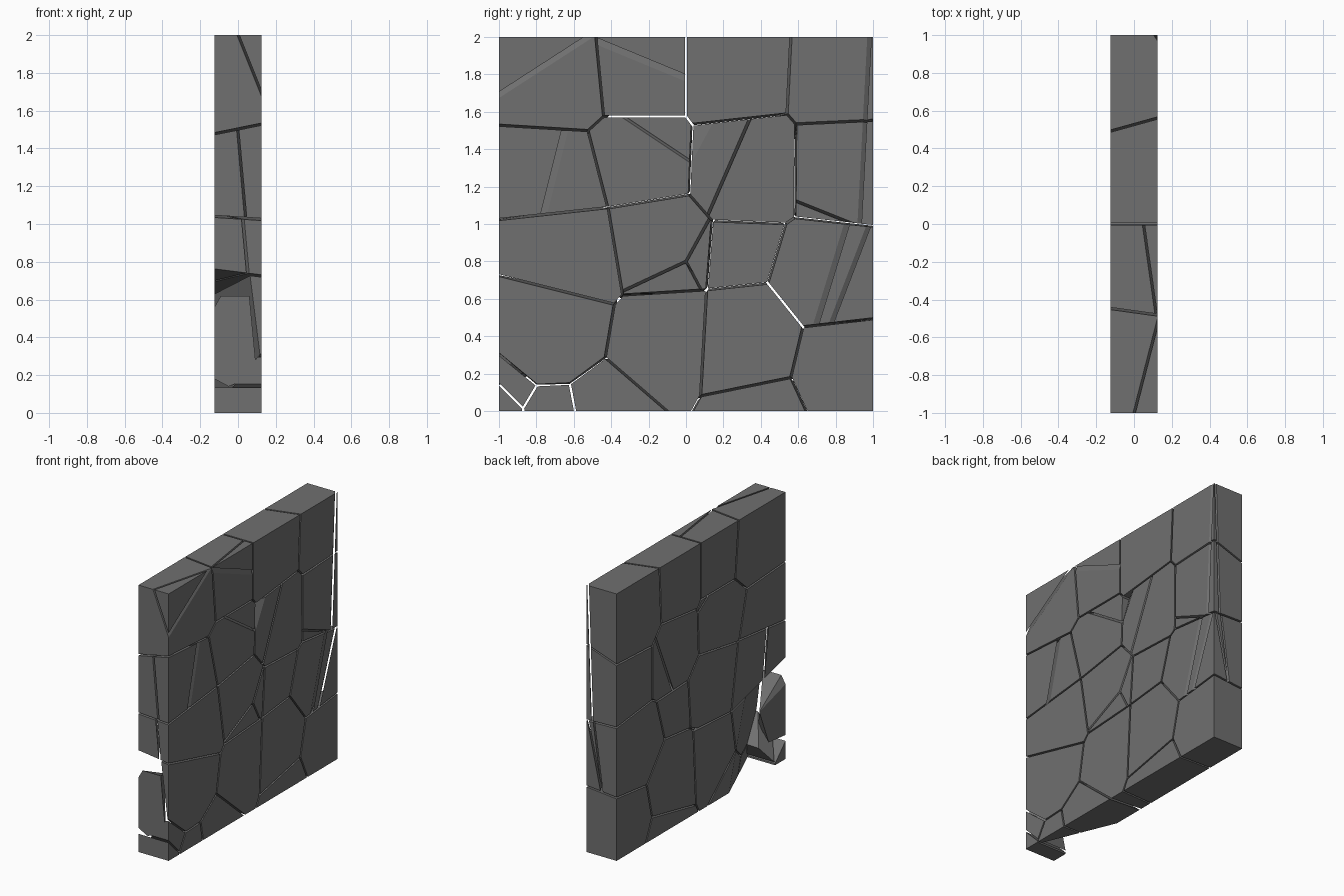
import bpy, bmesh
from mathutils import Vector

if "Cube" in bpy.data.objects:
    bpy.data.objects.remove(bpy.data.objects["Cube"])

H = 0.125      # half thickness of the wall
GAP = 0.006    # half crack width

# one seed per stone: y, z, weight (bigger = larger stone), x (leans the cracks)
SEEDS = {
    "top_left": (-.64, 1.755, 0, -.05),
    "top_middle": (-.28, 1.79, 0, 0),
    "top_right": (.28, 1.79, 0, 0),
    "top_end": (.82, 1.763, 0, -.15),
    "mid_left": (-.67, 1.26, 0, .05),
    "mid_centre": (-.28, 1.36, 0, 0),
    "mid_right": (.33, 1.335, 0, .02),
    "mid_end": (.84, 1.33, 0, 0),
    "low_left": (-.62, .80, .03, .02),
    "low_centre": (-.2, .87, 0, -.02),
    "low_right": (.31, .83, -.073, 0),
    "low_end": (.77, .69, 0, -.02),
    "base_left": (-.70, .48, .03, -.02),
    "base_centre": (-.17, .39, 0, .02),
    "base_right": (.36, .36, 0, -.02),
    "base_end": (.82, .25, 0, .02),
    "base_strip": (.42, .065, -.04, 0),
    "base_wedge": (-.42, .1, -.045, 0),
    "base_foot": (-.68, .05, -.075, 0),
    "corner_edge": (-.93, .2, -.075, 0),
    "corner_foot": (-1.1, .03, -.06, 0),
}

# extra cracks: a line on the +x face (y, z to y, z) and its tilt through the wall
SLIVER = (.93, 1.05, .98, 2, 1.5)
CRACKS = {
    "top_left": [(-1, 1.69, -.52, 2, -2.1)],
    "top_middle": [(-.46, 1.97, 0, 1.78, -2.7)],
    "top_end": [SLIVER],
    "mid_left": [(-.65, 1.49, -.76, 1.05, 2.7)],
    "mid_centre": [(-.33, 1.57, 0, 1.35, -.55)],
    "mid_right": [(.34, 1.56, .1, 1.01, -.84)],
    "mid_end": [(.62, 1.11, .87, 1.01, .6), SLIVER],
    "low_left": [(-1.1, .7, -1.137, .98, 1.43)],
    "low_end": [(.86, 1, .7, .48, -2.2), (.98, 1, .78, .48, -1.65)],
}
# three cracks spreading from one point, counter-clockwise
FORK = [(0, .8, .11, 1, .7), (0, .8, -.32, .65, -.72), (0, .8, .08, .65, -.16)]

# broken-off material: the lower back corner and one chip on the face
CORNER_BREAK = (-.96, .05, -1.16, .72, 2.3)
EDGE_BREAK = (-1, .33, -.8, .33, 1.2)
FACE_CHIP = (.13, 1.54, 0, 1.3, 1.76)
BROKEN = {n: CORNER_BREAK for n in ("base_left", "base_wedge", "base_centre", "base_foot")}
BROKEN["corner_edge"] = EDGE_BREAK

# dark stone
STONE = bpy.data.materials.new("dark_stone")
STONE.diffuse_color = (.16, .16, .16, 1)
STONE.use_nodes = True
STONE.node_tree.nodes["Principled BSDF"].inputs["Base Color"].default_value = STONE.diffuse_color


def trim(bm, co, no):
    """Cut away everything on the normal side and cap the cut."""
    if not bm.faces:
        return bm
    bmesh.ops.bisect_plane(bm, geom=bm.verts[:] + bm.edges[:] + bm.faces[:],
                           plane_co=co, plane_no=no, clear_outer=True, dist=1e-5)
    rim = [e for e in bm.edges if e.is_boundary]
    if rim:
        bmesh.ops.holes_fill(bm, edges=rim, sides=0)
    if bm.faces:
        bmesh.ops.recalc_face_normals(bm, faces=bm.faces)
    return bm


def slab():
    """The whole wall as one block."""
    bm = bmesh.new()
    bmesh.ops.create_cube(bm, size=2)
    for v in bm.verts:
        v.co = (v.co.x * H, v.co.y, v.co.z + 1)
    return bm


def crack_plane(crack):
    """Point and normal of a tilted crack plane."""
    y1, z1, y2, z2, tilt = crack
    u = Vector((y2 - y1, z2 - z1)).normalized()
    return Vector((H, y1, z1)), Vector((tilt, u.y, -u.x)).normalized()


def keep(bm, crack, side):
    """Keep the part behind (+1) or in front of (-1) a crack, less the gap."""
    co, no = crack_plane(crack)
    return trim(bm, co - no * side * GAP, no * side)


def finish(name, bm):
    if len(bm.faces) > 3:
        mesh = bpy.data.meshes.new(name)
        bm.to_mesh(mesh)
        mesh.materials.append(STONE)
        bpy.context.collection.objects.link(bpy.data.objects.new(name, mesh))
    bm.free()


def stone(name):
    """Cell of one seed: the slab trimmed halfway to every other seed."""
    ya, za, wa, xa = SEEDS[name]
    a = Vector((xa, ya, za))
    bm = slab()
    for other, (yb, zb, wb, xb) in SEEDS.items():
        if other == name:
            continue
        b = Vector((xb, yb, zb))
        n = b - a
        # weights are measured on the +x face
        weight = wa + (H - xa) ** 2 - wb - (H - xb) ** 2
        c = (b.length_squared - a.length_squared + weight) / 2
        trim(bm, n * (c / n.length_squared) - n.normalized() * GAP, n.normalized())
    return bm


# wall stones
for name in SEEDS:
    whole = stone(name)
    if name in BROKEN:
        keep(whole, BROKEN[name], -1)
    parts = [whole]
    if name == "low_centre":
        parts = [keep(keep(whole.copy(), FORK[i], 1), FORK[(i + 1) % 3], -1) for i in range(3)]
        whole.free()
    for crack in CRACKS.get(name, []):
        split = [keep(bm.copy(), crack, side) for bm in parts for side in (1, -1)]
        for bm in parts:
            bm.free()
        parts = split
    for i, bm in enumerate(parts):
        if name == "mid_right":
            keep(bm, FACE_CHIP, 1)
        finish(f"{name}_stone_{i}", bm)

# loose block standing in the broken corner
block = bmesh.new()
for p in [(-H, -1, .56), (-H, -.69, .47), (-H, -.8, .2), (-H, -1, .18), (-.09, -1, .62),
          (.06, -1, .62), (.1, -1, .2), (-.05, -1, .14)]:
    block.verts.new(p)
bmesh.ops.convex_hull(block, input=block.verts)
bmesh.ops.dissolve_limit(block, angle_limit=.02, verts=block.verts, edges=block.edges)
finish("corner_block", block)
